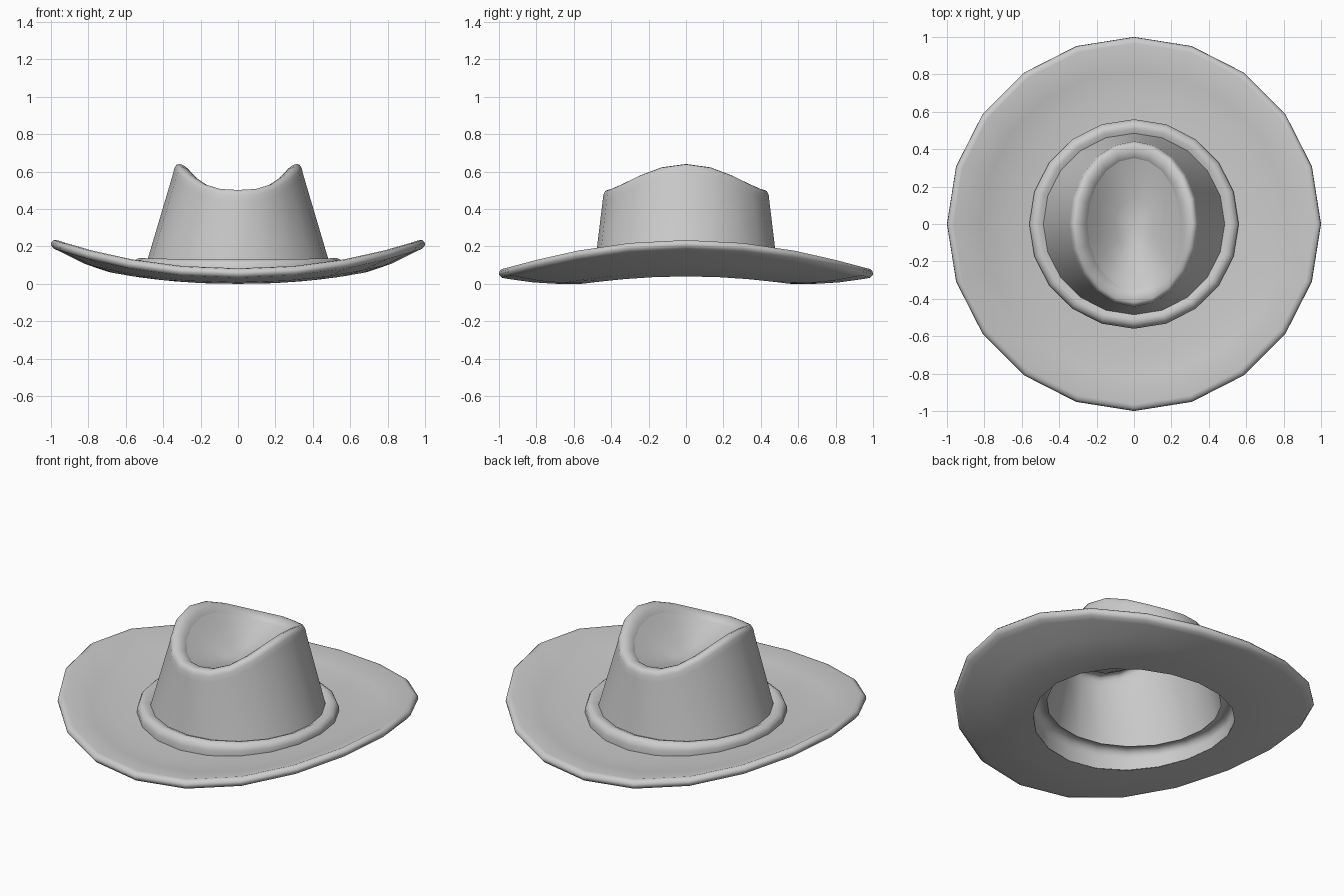
import bpy, bmesh, math

if "Cube" in bpy.data.objects:
    bpy.data.objects.remove(bpy.data.objects["Cube"])

N = 20  # sides of every ring


def loft(name, rings, tip=None, power=2.0):
    """Loft rings given as (rx, ry, z at the sides, z at front and back)."""
    bm = bmesh.new()
    loops = []
    for rx, ry, zs, zf in rings:
        loop = []
        for i in range(N):
            a = 2 * math.pi * i / N
            z = zf + (zs - zf) * abs(math.cos(a)) ** power
            loop.append(bm.verts.new((rx * math.cos(a), ry * math.sin(a), z)))
        loops.append(loop)
    for lo, hi in zip(loops, loops[1:]):
        for i in range(N):
            j = (i + 1) % N
            bm.faces.new((lo[i], lo[j], hi[j], hi[i]))
    if tip is not None:
        c = bm.verts.new((0, 0, tip))
        for i in range(N):
            bm.faces.new((loops[-1][i], loops[-1][(i + 1) % N], c))
    me = bpy.data.meshes.new(name)
    bm.to_mesh(me)
    bm.free()
    ob = bpy.data.objects.new(name, me)
    bpy.context.collection.objects.link(ob)
    bpy.ops.object.select_all(action='DESELECT')
    ob.select_set(True)
    bpy.context.view_layer.objects.active = ob
    bpy.ops.object.shade_smooth_by_angle(angle=math.radians(60))
    return ob


# Brim: underside, rolled edge, upper side
loft("brim", [
    (.56, .56, .04, .00), (.69, .69, .063, .00), (.82, .82, .107, .008),
    (.955, .955, .175, .027), (.985, .985, .188, .033), (1.0, 1.0, .207, .05),
    (.998, .998, .222, .065), (.985, .985, .234, .079), (.965, .965, .233, .083),
    (.82, .82, .16, .062), (.69, .69, .115, .055), (.56, .56, .09, .055)],
    power=2.15)

# Rounded band at the crown base, hollow underneath
loft("band", [
    (.56, .56, .04, .00), (.56, .56, .09, .055), (.56, .56, .11, .09),
    (.55, .55, .128, .115), (.53, .53, .138, .13), (.51, .51, .137, .13),
    (.485, .485, .125, .12)])

# Crown wall and rounded rim, a thin open shell
loft("crown", [
    (.485, .485, .125, .12), (.347, .446, .59, .44), (.34, .442, .62, .475),
    (.328, .433, .638, .495), (.31, .42, .641, .502), (.285, .39, .63, .50),
    (.265, .367, .613, .494), (.25, .352, .59, .482)], power=2.8)

# Sunken top
loft("crown_dent", [
    (.25, .352, .59, .482), (.19, .266, .52, .455), (.10, .14, .445, .425)],
    tip=.40, power=2.8)
